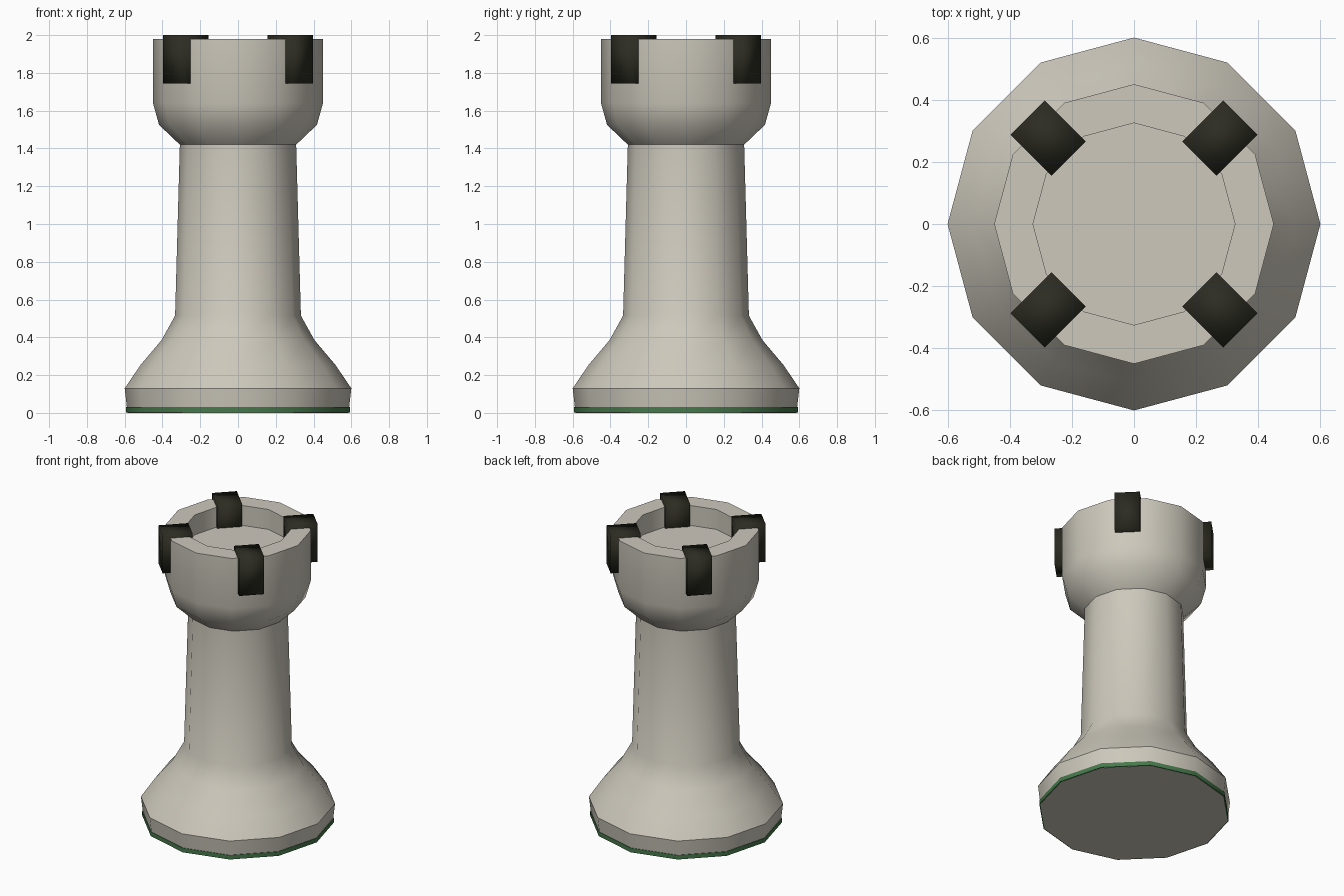
import bpy, bmesh, math
from mathutils import Matrix

if "Cube" in bpy.data.objects:
    bpy.data.objects.remove(bpy.data.objects["Cube"])

SIDES = 12


def material(name, rgb):
    m = bpy.data.materials.new(name)
    m.diffuse_color = (*rgb, 1)
    m.use_nodes = True
    m.node_tree.nodes["Principled BSDF"].inputs["Base Color"].default_value = m.diffuse_color
    return m


cream = material("cream", (0.61, 0.58, 0.50))
green = material("felt_green", (0.06, 0.19, 0.07))
dark = material("dark_olive", (0.025, 0.025, 0.016))


def finish(bm, name, mat, angle):
    bmesh.ops.recalc_face_normals(bm, faces=bm.faces)
    me = bpy.data.meshes.new(name)
    bm.to_mesh(me)
    bm.free()
    me.materials.append(mat)
    ob = bpy.data.objects.new(name, me)
    bpy.context.collection.objects.link(ob)
    bpy.ops.object.select_all(action='DESELECT')
    ob.select_set(True)
    bpy.context.view_layer.objects.active = ob
    bpy.ops.object.shade_smooth_by_angle(angle=math.radians(angle))
    return ob


def lathe(name, profile, mat, closed=False):
    """Turn an (r, z) profile; open profiles are capped at both ends."""
    bm = bmesh.new()
    rings = [[bm.verts.new((r * math.cos(i * math.tau / SIDES),
                            r * math.sin(i * math.tau / SIDES), z))
              for i in range(SIDES)] for r, z in profile]
    pairs = list(zip(rings, rings[1:]))
    if closed:
        pairs.append((rings[-1], rings[0]))
    else:
        bm.faces.new(rings[0])
        bm.faces.new(rings[-1])
    for a, b in pairs:
        for i in range(SIDES):
            j = (i + 1) % SIDES
            bm.faces.new((a[i], a[j], b[j], b[i]))
    return finish(bm, name, mat, 35)


# turned body with hollow top
lathe("tower_body", [(0.585, 0), (0.60, 0.13), (0.515, 0.255), (0.405, 0.385),
                     (0.333, 0.515), (0.308, 1.42), (0.418, 1.525),
                     (0.45, 1.64), (0.45, 1.98), (0.325, 1.98),
                     (0.325, 1.845)], cream)

# felt band around the foot
lathe("felt_base", [(0.57, 0.001), (0.592, 0.001), (0.592, 0.03), (0.57, 0.03)],
      green, closed=True)

# four dark notch blocks on the rim diagonals
for k in range(4):
    bm = bmesh.new()
    bmesh.ops.create_cube(bm, size=1, matrix=(
        Matrix.Rotation(math.radians(45 + 90 * k), 4, 'Z')
        @ Matrix.Translation((0.391, 0, 1.8725))
        @ Matrix.Diagonal((0.187, 0.156, 0.255, 1))))
    finish(bm, f"rim_notch_{k + 1}", dark, 100)
